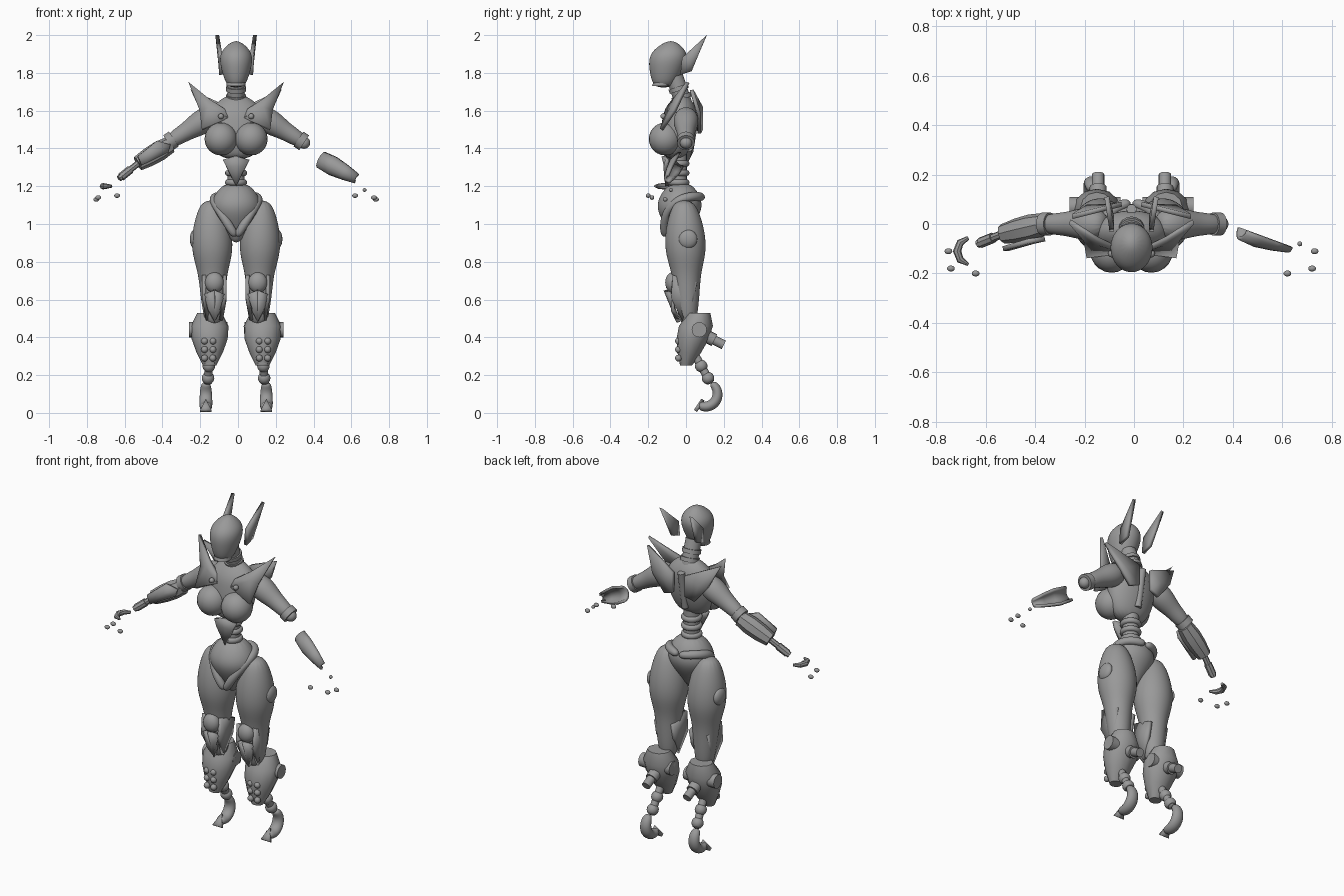
import bpy, bmesh, math
from mathutils import Vector

cube = bpy.data.objects.get("Cube")
if cube:
    bpy.data.objects.remove(cube, do_unlink=True)

X, Y, Z = Vector((1, 0, 0)), Vector((0, 1, 0)), Vector((0, 0, 1))
CENTRE = X * -.01

grey = bpy.data.materials.new("plain grey")
grey.use_nodes = True
grey.diffuse_color = (.32, .32, .32, 1)
grey.node_tree.nodes["Principled BSDF"].inputs["Base Color"].default_value = grey.diffuse_color


def finish(name, bm, mirror=False, smooth=False, thickness=0):
    """Turn a bmesh into a named object with its modifiers."""
    bmesh.ops.recalc_face_normals(bm, faces=bm.faces)
    mesh = bpy.data.meshes.new(name)
    bm.to_mesh(mesh)
    bm.free()
    mesh.materials.append(grey)
    mesh.shade_smooth()
    if not smooth:
        mesh.set_sharp_from_angle(angle=math.radians(40))
    obj = bpy.data.objects.new(name, mesh)
    obj.location = CENTRE
    bpy.context.collection.objects.link(obj)
    if thickness:
        solid = obj.modifiers.new("thickness", 'SOLIDIFY')
        solid.thickness, solid.offset = thickness, 0
    if mirror:
        obj.modifiers.new("mirror", 'MIRROR').use_mirror_merge = False
    if smooth:
        sub = obj.modifiers.new("smooth", 'SUBSURF')
        sub.levels = sub.render_levels = 2


def loft(name, path, radii, ref=X, depth=1, level=False, sides=16, sweep=math.tau, **options):
    """Skin elliptical rings set along a path; a short sweep leaves an open shell."""
    bm = bmesh.new()
    closed = sweep == math.tau
    count = sides if closed else sides + 1
    rings = []
    for i, (centre, radius) in enumerate(zip(path, radii)):
        u, v = X, Y
        if not level:
            t = (path[min(i + 1, len(path) - 1)] - path[max(i - 1, 0)]).normalized()
            u = (ref - t * ref.dot(t)).normalized()
            v = t.cross(u)
        angles = [sweep * k / sides for k in range(count)]
        rings.append([bm.verts.new(centre + radius * (u * math.cos(a) + v * depth * math.sin(a)))
                      for a in angles])
    for a, b in zip(rings, rings[1:]):
        for k in range(sides):
            n = (k + 1) % count
            bm.faces.new((a[k], a[n], b[n], b[k]))
    if closed:
        bm.faces.new(rings[0])
        bm.faces.new(rings[-1])
    finish(name, bm, **options)


def limb(name, start, end, radii, **options):
    """Evenly spaced rings on a straight line."""
    start, end = Vector(start), Vector(end)
    path = [start.lerp(end, i / (len(radii) - 1)) for i in range(len(radii))]
    loft(name, path, radii, **options)


def rod(name, start, end, radius, **options):
    limb(name, start, end, (radius, radius), **options)


def ball(name, place, radius, stretch=(1, 1, 1), **options):
    bm = bmesh.new()
    bmesh.ops.create_uvsphere(bm, u_segments=20, v_segments=12, radius=radius)
    bmesh.ops.scale(bm, vec=stretch, verts=bm.verts)
    bmesh.ops.translate(bm, vec=place, verts=bm.verts)
    finish(name, bm, **options)


def plate(name, outline, thickness=.02, mirror=True):
    """A thin shell fanned from the middle of its outline."""
    bm = bmesh.new()
    verts = [bm.verts.new(p) for p in outline]
    middle = bm.verts.new(sum((v.co for v in verts), Vector()) / len(verts))
    for a, b in zip(verts, verts[1:] + verts[:1]):
        bm.faces.new((a, b, middle))
    finish(name, bm, mirror=mirror, thickness=thickness)


def bend(centre, radius, side, up, angles):
    """Points on an arc in the plane of two directions."""
    turns = [math.radians(a) for a in angles]
    return [Vector(centre) + radius * (side * math.cos(a) + up * math.sin(a)) for a in turns]


# Head, ears and neck
limb("head", (0, -.12, 1.72), (0, -.08, 1.97), (.04, .065, .08, .09, .08, .02),
     depth=1.15, level=True, smooth=True)
rod("chin_guard", (0, -.13, 1.73), (0, -.12, 1.76), .05, level=True)
plate("ear_fin", [(.08, -.03, 1.79), (.08, -.02, 1.88), (.1, .11, 2), (.08, .03, 1.81)])
neck_base, neck_top = Vector((0, -.01, 1.63)), Vector((0, -.06, 1.78))
rod("neck", neck_base, neck_top, .045)
for t in (.2, .5):
    rod("neck_ring", neck_base.lerp(neck_top, t), neck_base.lerp(neck_top, t + .15), .053)

# Torso
limb("ribcage", (0, -.06, 1.34), (0, -.02, 1.69), (.08, .13, .15, .15, .14, .04),
     depth=.62, level=True, smooth=True)
ball("chest_cup", (.08, -.11, 1.45), .087, mirror=True)
rod("back_ridge", (0, .02, 1.4), (0, .06, 1.62), .02)

# Shoulder blades
plate("front_shoulder_blade", [(.04, -.11, 1.56), (.06, -.1, 1.61), (.14, -.06, 1.66),
                               (.25, .01, 1.75), (.19, -.06, 1.6), (.18, -.13, 1.5)])
ball("blade_bolt", (.08, -.12, 1.57), .015, mirror=True)
plate("rear_shoulder_blade", [(.04, .08, 1.5), (.04, .08, 1.62), (.24, .03, 1.71),
                              (.18, .07, 1.58), (.1, .07, 1.48)])

# Waist
waist = Vector((0, -.04, 1.22))
rod("spine", waist - Z * .04, waist + Z * .15, .045)
for step in range(3):
    middle = waist + Z * step * .05
    limb("waist_ring", middle - Z * .02, middle + Z * .02, (.05, .06, .06, .05), smooth=True)
plate("belly_guard", [(.07, -.1, 1.34), (.05, -.11, 1.3), (0, -.1, 1.2),
                      (-.05, -.11, 1.3), (-.07, -.1, 1.34), (0, -.12, 1.36)], mirror=False)

# Pelvis
limb("pelvis", (0, -.03, 1.22), (0, -.04, .9), (.06, .12, .14, .11, .06, .02),
     depth=.9, level=True, smooth=True)
belt_path = [(0, .09, 1.14), (.09, .06, 1.15), (.13, -.02, 1.14), (.1, -.09, 1.09),
             (.05, -.12, 1.01), (0, -.11, .93)]
loft("hip_belt", [Vector(p) for p in belt_path], [.025] * len(belt_path), ref=Z,
     mirror=True, smooth=True, sides=10)

# Thighs and knees
limb("thigh", (.13, -.01, 1.13), (.12, .01, .46),
     (.05, .09, .11, .11, .08, .07, .06, .04), level=True, mirror=True, smooth=True)
ball("thigh_boss", (.22, .01, .92), .05, (.5, 1, 1), mirror=True)
knee = Vector((.115, -.07, .69))
ball("knee_cap", knee, .05, (1, .8, 1.1), mirror=True)
for side in (-X, X):
    x = knee + side * .055
    plate("knee_side_guard", [x + Z * .04, x + Y * .13, x + Y * .11 - Z * .09,
                              x + Y * .05 - Z * .2 - side * .02, x - Y * .01 - Z * .08])
    plate("shin_guard", [knee - Y * .04 - Z * .04, knee + side * .05 - Z * .06,
                         knee + side * .03 - Z * .15, knee + Y * .03 - Z * .21])

# Calf housings
calf = Vector((.145, .07, .44))
limb("calf_housing", (.14, .07, .53), (.14, 0, .25), (.065, .1, .095, .07, .035),
     depth=.9, level=True, mirror=True, sides=12)
rod("calf_hub", calf - X * .1, calf + X * .105, .04, ref=Y, mirror=True)
for row in range(3):
    for side in (-X, X):
        ball("calf_vent", calf + side * .022 - Y * .11 - Z * (.06 + row * .045), .018, mirror=True)
limb("calf_front_block", (.14, -.01, .4), (.14, -.01, .26), (.05, .045, .035),
     depth=.7, mirror=True, sides=8)
pipe_base, pipe_end = Vector((.135, .1, .41)), Vector((.135, .2, .36))
rod("exhaust_pipe", pipe_base, pipe_end, .025, mirror=True)
rod("exhaust_collar", pipe_base, pipe_base.lerp(pipe_end, .5), .034, mirror=True)

# Ankles and hooked feet
shin_end, heel_top = Vector((.14, .04, .32)), Vector((.15, .13, .16))
rod("ankle", shin_end, heel_top, .022, mirror=True)
for t in (.45, .85):
    ball("ankle_joint", shin_end.lerp(heel_top, t), .033, mirror=True)
hook = bend((.16, .1, .1), .07, Y, Z, range(60, -150, -30))
loft("foot", hook, (.02, .03, .033, .035, .035, .033, .025), depth=.85,
     mirror=True, smooth=True)
plate("toe_tip", [(.13, .05, .01), (.19, .05, .01), (.16, .09, .07)])

# Upper arms
elbow = Vector((.36, 0, 1.43))
limb("upper_arm", (.1, 0, 1.59), elbow, (.04, .07, .065, .05, .045, .035),
     ref=Y, mirror=True, smooth=True)
rod("elbow_ring", elbow - X * .03 + Z * .02, elbow, .047, ref=Y, mirror=True)
ball("elbow_joint", elbow, .032, mirror=True)

# Right forearm, wrist and hand
wrist, hand = Vector((-.52, -.04, 1.32)), Vector((-.62, -.08, 1.24))
limb("right_forearm", (-.35, 0, 1.42), wrist, (.045, .053, .05, .04), ref=Y, sides=8)
plate("right_forearm_guard", [(-.52, -.1, 1.36), (-.42, -.07, 1.44), (-.35, -.06, 1.42),
                              (-.36, -.06, 1.38), (-.5, -.1, 1.31)], mirror=False)
rod("right_wrist", wrist, hand, .017, ref=Y, sides=8)
rod("right_wrist_cuff", wrist.lerp(hand, .4), wrist.lerp(hand, .9), .022, ref=Y, sides=8)
loft("right_palm", bend((-.65, -.11, 1.2), .055, X, Y, range(100, 270, 40)),
     (.008, .015, .017, .015, .006), ref=Z, sides=8)

# Left forearm shell
limb("left_forearm_shell", (.45, -.02, 1.34), (.64, -.09, 1.24), (.04, .045, .035, .02),
     ref=Z, sides=8, sweep=math.pi, thickness=.015)

# Loose finger segments
for place in ((.74, -.11, 1.13), (.73, -.18, 1.14), (.63, -.2, 1.15)):
    ball("finger_segment", place, .012, (1.3, 1, 1), mirror=True)
ball("left_thumb_segment", (.68, -.08, 1.18), .01)
